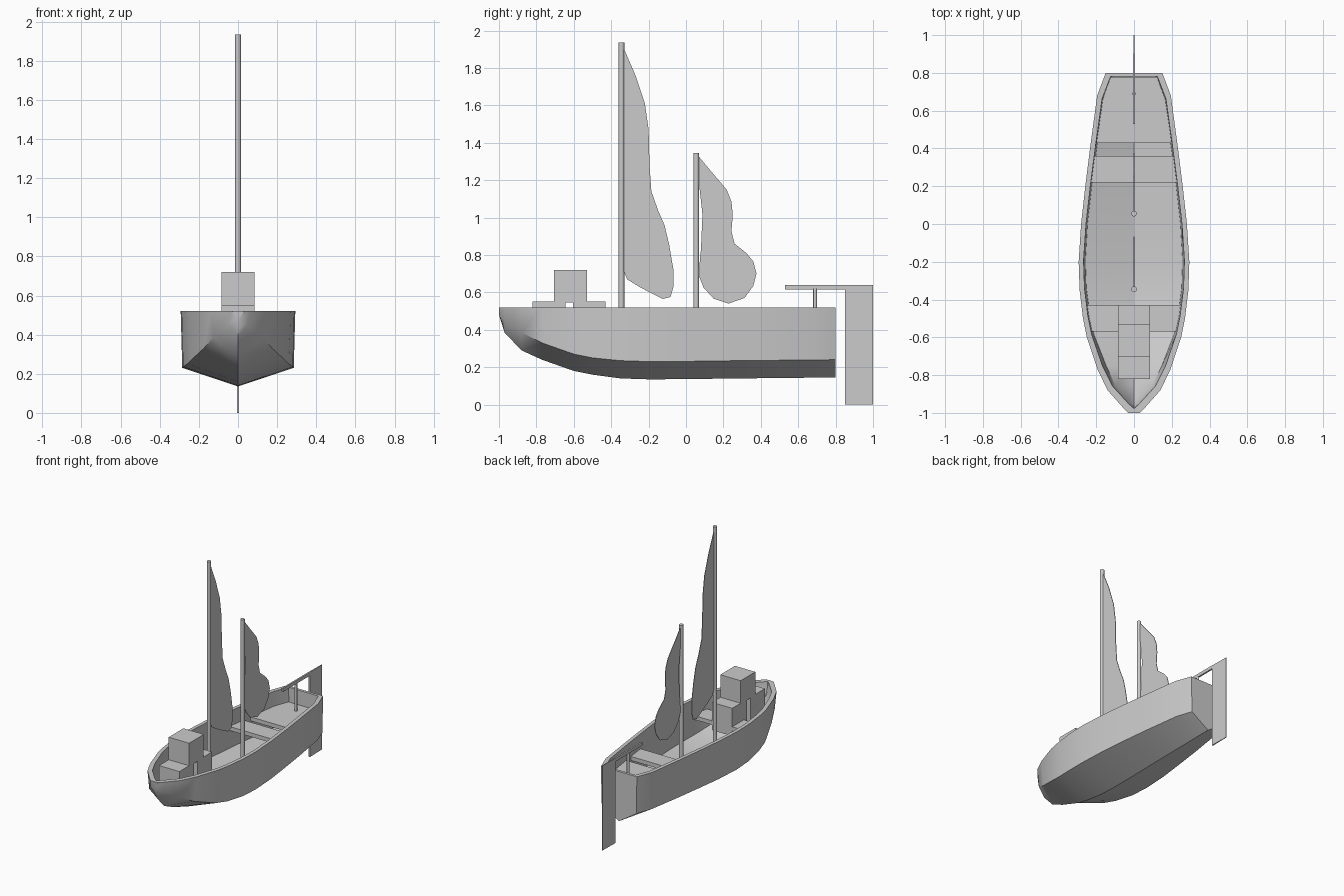
import bpy, bmesh, math

if "Cube" in bpy.data.objects:
    bpy.data.objects.remove(bpy.data.objects["Cube"])

RIM = 0.52
# hull stations: y, gunwale half width, chine half width, chine z, keel z
STATIONS = [
    (-1.00, .030, .012, .480, .43), (-.97, .060, .050, .455, .385),
    (-.88, .140, .125, .385, .29), (-.77, .193, .175, .330, .24),
    (-.60, .250, .240, .270, .18), (-.50, .270, .260, .250, .16),
    (-.35, .288, .280, .235, .14), (-.20, .293, .285, .230, .135),
    (0.00, .280, .274, .231, .136), (.20, .258, .252, .234, .139),
    (.40, .233, .227, .236, .141), (.68, .195, .186, .239, .144),
    (.80, .150, .145, .240, .145)]


def finish(name, bm, smooth=None):
    bmesh.ops.recalc_face_normals(bm, faces=bm.faces)
    me = bpy.data.meshes.new(name)
    bm.to_mesh(me)
    bm.free()
    ob = bpy.data.objects.new(name, me)
    bpy.context.collection.objects.link(ob)
    if smooth:
        bpy.ops.object.select_all(action='DESELECT')
        ob.select_set(True)
        bpy.context.view_layer.objects.active = ob
        bpy.ops.object.shade_smooth_by_angle(angle=math.radians(smooth))
    return ob


def extrude_side(name, pts, half):
    """Side outline (y, z) extruded to +-half in x."""
    bm = bmesh.new()
    a = [bm.verts.new((-half, y, z)) for y, z in pts]
    b = [bm.verts.new((half, y, z)) for y, z in pts]
    bm.faces.new(a)
    bm.faces.new(b[::-1])
    for i in range(len(pts)):
        j = (i + 1) % len(pts)
        bm.faces.new((a[i], a[j], b[j], b[i]))
    return finish(name, bm)


def rect(y0, y1, z0, z1):
    return [(y0, z0), (y1, z0), (y1, z1), (y0, z1)]


def inner_width(y):
    for s, t in zip(STATIONS, STATIONS[1:]):
        if s[0] <= y / .975 <= t[0]:
            f = (y / .975 - s[0]) / (t[0] - s[0])
            return s[1] + f * (t[1] - s[1]) - .024


def plank(name, ys, z0, z1):
    """Flat board reaching from side to side of the hull."""
    bm = bmesh.new()
    outline = [(-inner_width(y), y) for y in ys] + [(inner_width(y), y) for y in reversed(ys)]
    a = [bm.verts.new((x, y, z0)) for x, y in outline]
    b = [bm.verts.new((x, y, z1)) for x, y in outline]
    bm.faces.new(a)
    bm.faces.new(b)
    for i in range(len(a)):
        j = (i + 1) % len(a)
        bm.faces.new((a[i], a[j], b[j], b[i]))
    finish(name, bm)


def cylinder(name, y, z0, z1, r):
    bpy.ops.mesh.primitive_cylinder_add(vertices=16, radius=r, depth=z1 - z0,
                                        location=(0, y, (z0 + z1) / 2))
    bpy.context.object.name = name
    bpy.ops.object.shade_smooth_by_angle(angle=math.radians(40))


# hull: outer and inner skins joined by the rim
bm = bmesh.new()
outer, inner = [], []
for y, g, c, cz, kz in STATIONS:
    ky = max(y, -.98)
    outer.append([bm.verts.new(p) for p in (
        (-g, y, RIM), (-c, y, cz), (0, ky, kz), (c, y, cz), (g, y, RIM))])
    gi, ci, yi = max(g - .026, .004), max(c - .028, .002), y * .975
    inner.append([bm.verts.new(p) for p in (
        (-gi, yi, RIM), (-ci, yi, cz + .015), (0, yi, kz + .035), (ci, yi, cz + .015), (gi, yi, RIM))])
for skin in (outer, inner):
    for r, s in zip(skin, skin[1:]):
        for i in range(4):
            bm.faces.new((r[i], r[i + 1], s[i + 1], s[i]))
    bm.faces.new(skin[0])
    bm.faces.new(skin[-1])
for k in (0, 4):
    for i in range(len(outer) - 1):
        bm.faces.new((outer[i][k], outer[i + 1][k], inner[i + 1][k], inner[i][k]))
for k in (0, -1):
    bm.faces.new((outer[k][0], outer[k][4], inner[k][4], inner[k][0]))
finish("hull", bm, 30)

# benches and stern deck
plank("front_bench", [-.57, -.43], .38, .41)
plank("rear_bench", [.22, .36], .38, .41)
plank("stern_deck", [.43, .66, .778], .38, .41)

# stepped cabin with a slot through it
extrude_side("cabin", [
    (-.82, .34), (-.645, .34), (-.645, .545), (-.605, .545), (-.605, .34), (-.43, .34),
    (-.43, .55), (-.53, .55), (-.53, .72), (-.705, .72), (-.705, .55), (-.82, .55)], .085)

# masts
cylinder("main_mast", -.345, .16, 1.935, .015)
cylinder("rear_mast", .055, .16, 1.345, .015)

# sails
extrude_side("main_sail", [
    (-.335, 1.91), (-.27, 1.76), (-.22, 1.61), (-.20, 1.47), (-.195, 1.28), (-.185, 1.14),
    (-.15, 1.04), (-.115, .96), (-.09, .855), (-.067, .72), (-.067, .63), (-.083, .575),
    (-.125, .565), (-.185, .595), (-.25, .63), (-.315, .67), (-.335, .72)], .002)
extrude_side("rear_sail", [
    (.065, 1.33), (.136, 1.245), (.217, 1.15), (.243, 1.085), (.25, 1.015), (.243, .925),
    (.26, .86), (.323, .81), (.36, .765), (.377, .70), (.36, .635), (.313, .57),
    (.227, .54), (.147, .567), (.094, .625), (.067, .695), (.08, .83), (.088, 1.015),
    (.07, 1.18)], .002)

# steering gear: rudder blade tapering aft, tiller and its post
rudder = extrude_side("rudder", rect(.85, 1.0, 0, .64), .005)
for v in rudder.data.vertices:
    if v.co.y > .9:
        v.co.x *= .4
extrude_side("tiller", rect(.53, .855, .615, .64), .006)
cylinder("tiller_post", .69, .40, .62, .01)
